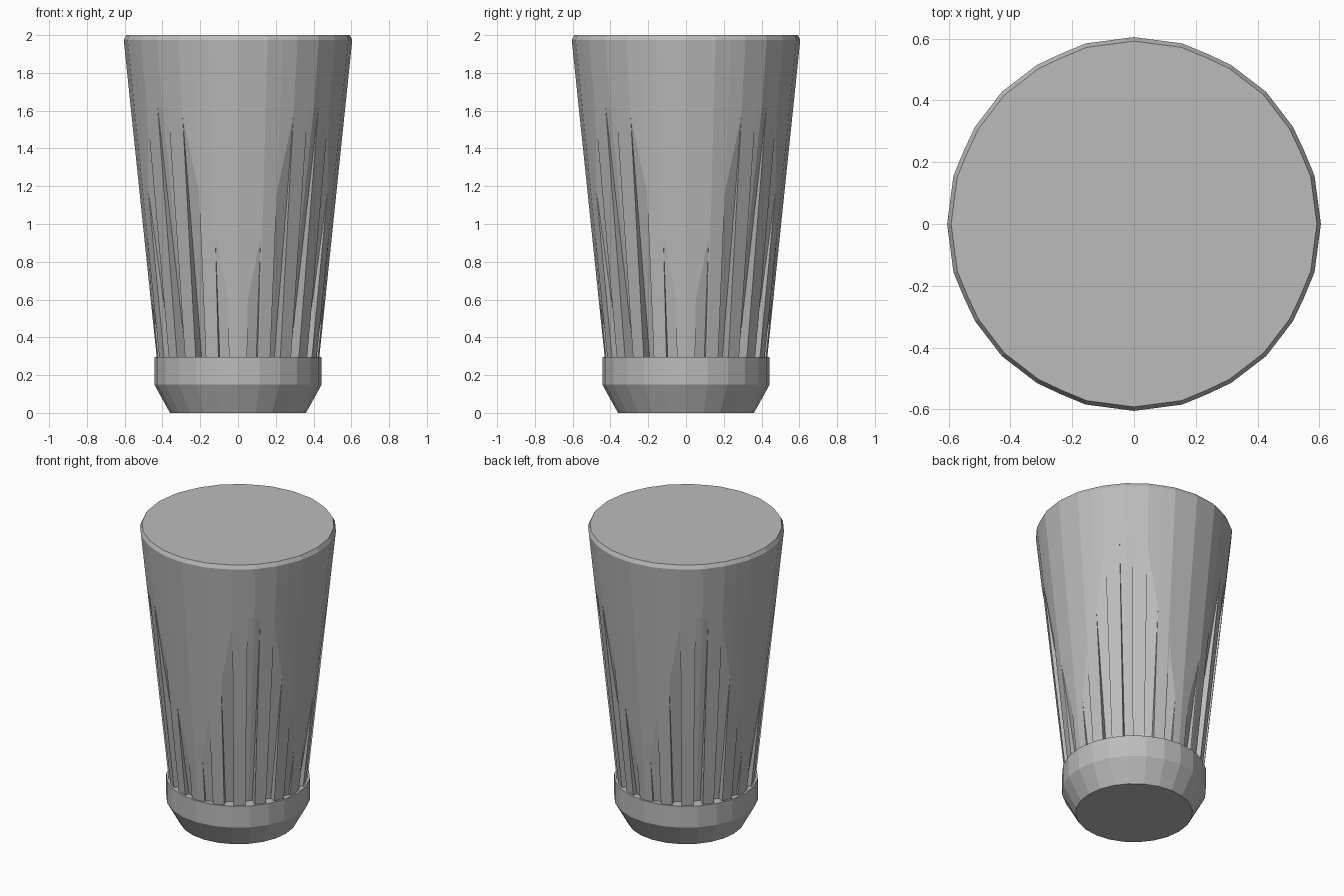
import bpy, bmesh
from math import sin, cos, pi, radians

cube = bpy.data.objects.get("Cube")
if cube:
    bpy.data.objects.remove(cube)

SIDES = 24
STEP = 360 / SIDES
BASE_Z, RIM_Z, TOP_Z = 0.29, 1.975, 2.0

grey = bpy.data.materials.new("plain grey")
grey.use_nodes = True
colour = (0.5, 0.5, 0.5, 1)
grey.diffuse_color = colour
grey.node_tree.nodes["Principled BSDF"].inputs["Base Color"].default_value = colour


def finish(bm, name):
    """Weld, orient and link a flat-shaded part."""
    bmesh.ops.remove_doubles(bm, verts=bm.verts, dist=0.0005)
    bmesh.ops.dissolve_degenerate(bm, edges=bm.edges, dist=0.0005)
    bmesh.ops.recalc_face_normals(bm, faces=bm.faces)
    mesh = bpy.data.meshes.new(name)
    bm.to_mesh(mesh)
    bm.free()
    mesh.materials.append(grey)
    obj = bpy.data.objects.new(name, mesh)
    bpy.context.collection.objects.link(obj)


def point(bm, angle, radius, z):
    """Vertex on a regular polygon outline at the given angle in degrees."""
    off = angle % STEP - STEP / 2
    r = radius * cos(pi / SIDES) / cos(radians(off))
    return bm.verts.new((r * cos(radians(angle)), r * sin(radians(angle)), z))


def body_radius(z):
    return 0.43 + (z - BASE_Z) * (0.605 - 0.43) / (RIM_Z - BASE_Z)


def skin(bm, columns):
    """Join neighbouring columns of vertices into a closed wall."""
    for a, b in zip(columns, columns[1:] + columns[:1]):
        for i in range(len(a) - 1):
            bm.faces.new((a[i], b[i], b[i + 1], a[i + 1]))
    for row in (0, -1):
        bm.faces.new([c[row] for c in columns])


# Grooves either side of each diagonal: near edge, far edge, their top heights
half = [(0, 4, 1.62, 1.62), (13.5, 21.5, 1.57, 1.17), (31, 38.5, 0.93, 0.6)]

# Angular stations of one quadrant: angle, groove top, is floor
stations = []
for near, far, z_near, z_far in half:
    for sign in (-1, 1):
        for edge, z in ((near, z_near), (far, z_far)):
            angle = 45 + sign * edge
            stations.append((angle, z, True))
            if edge:
                stations.append((angle, z, False))
# Polygon corners lying on the ridges between the grooves
for angle in (0, 15, 75):
    stations.append((angle, 1.0, False))


def order(s):
    """Sort by angle; at a groove edge put the wall side facing outward first."""
    angle, z, floor = s
    opening = any(abs(angle - (45 + d)) < 0.01
                  for near, far, *_ in half for d in (near if near else -far, -far))
    return angle, floor if opening else not floor


stations = sorted(set(stations), key=order)

# Tapered fluted body
bm = bmesh.new()
columns = []
for quadrant in range(4):
    for angle, top, floor in stations:
        a = angle + 90 * quadrant
        depth = 0.048 * (top - BASE_Z) if floor else 0
        columns.append([point(bm, a, body_radius(BASE_Z) - depth, BASE_Z),
                        point(bm, a, body_radius(top), top),
                        point(bm, a, 0.605, RIM_Z),
                        point(bm, a, 0.592, TOP_Z)])
skin(bm, columns)
finish(bm, "fluted_body")

# Collar with a chamfered foot
bm = bmesh.new()
profile = [(0.36, 0), (0.443, 0.15), (0.443, 0.295)]
skin(bm, [[point(bm, i * STEP, r, z) for r, z in profile] for i in range(SIDES)])
finish(bm, "base_collar")
